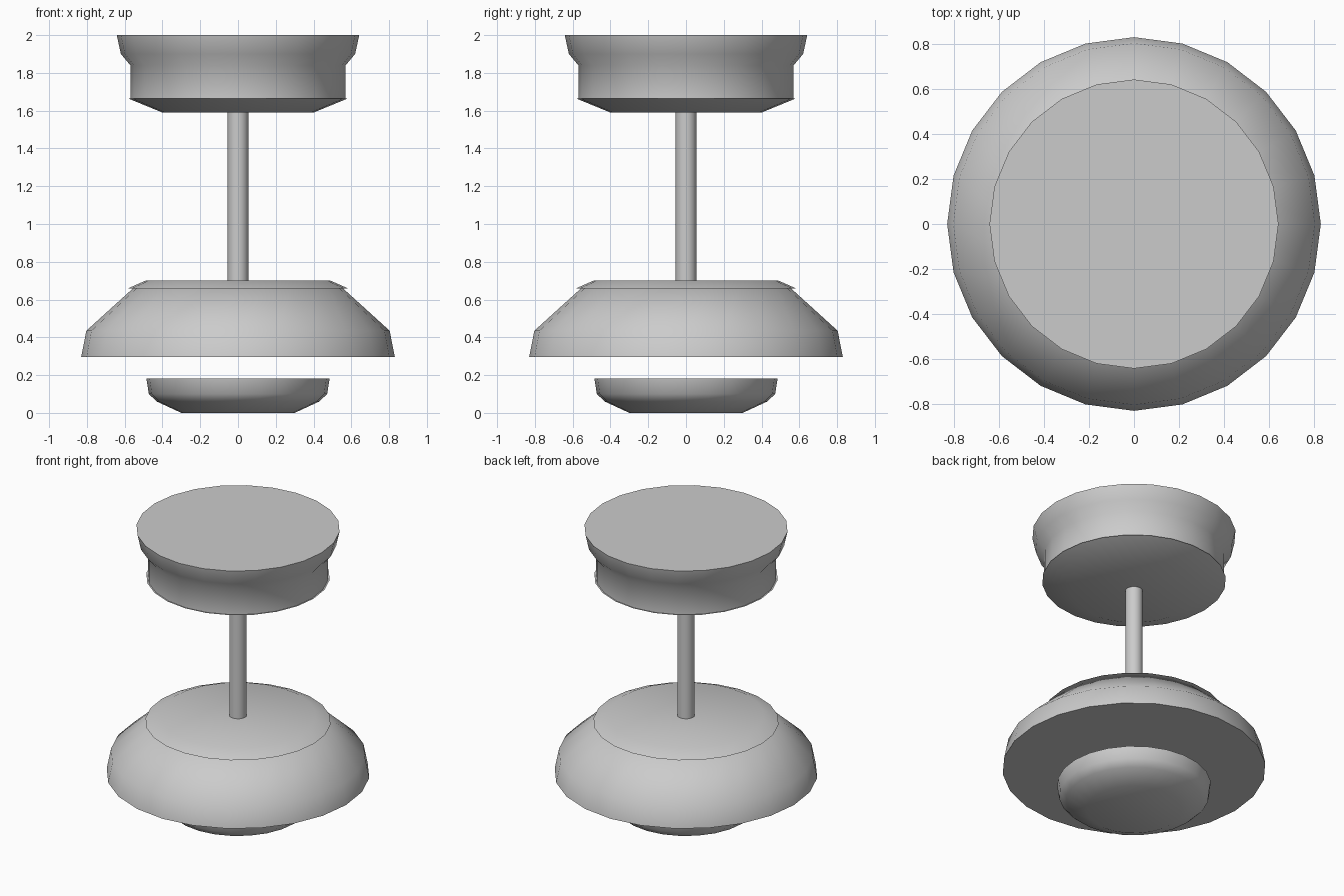
import bpy, bmesh
from math import sin, cos, tau, radians

if "Cube" in bpy.data.objects:
    bpy.data.objects.remove(bpy.data.objects["Cube"])


def lathe(name, profile, sides=24):
    """Closed solid of revolution from (radius, z) points, listed bottom to top."""
    bm = bmesh.new()
    rings = [[bm.verts.new((r * cos(tau * i / sides), r * sin(tau * i / sides), z))
              for i in range(sides)] for r, z in profile]
    for a, b in zip(rings, rings[1:]):
        for i in range(sides):
            j = (i + 1) % sides
            bm.faces.new((a[i], a[j], b[j], b[i]))
    bm.faces.new(rings[0][::-1])
    bm.faces.new(rings[-1])
    mesh = bpy.data.meshes.new(name)
    bm.to_mesh(mesh)
    bm.free()
    obj = bpy.data.objects.new(name, mesh)
    bpy.context.collection.objects.link(obj)
    bpy.ops.object.select_all(action='DESELECT')
    obj.select_set(True)
    bpy.context.view_layer.objects.active = obj
    bpy.ops.object.shade_smooth_by_angle(angle=radians(45))
    return obj


# Floating bowl under the shade
lathe("lower_bowl", [(0.30, 0.0), (0.43, 0.06), (0.472, 0.10), (0.485, 0.182)])
# Wide lamp shade and the bevelled cap on top of it
lathe("shade", [(0.83, 0.297), (0.803, 0.435), (0.555, 0.66)])
lathe("shade_cap", [(0.585, 0.658), (0.49, 0.70)])
# Hanging rod
lathe("rod", [(0.055, 0.69), (0.055, 1.60)])
# Ceiling mount: tapered underside and flared body
lathe("mount_underside", [(0.40, 1.59), (0.58, 1.664)])
lathe("mount_body", [(0.57, 1.664), (0.57, 1.84), (0.62, 1.90), (0.642, 2.0)])
